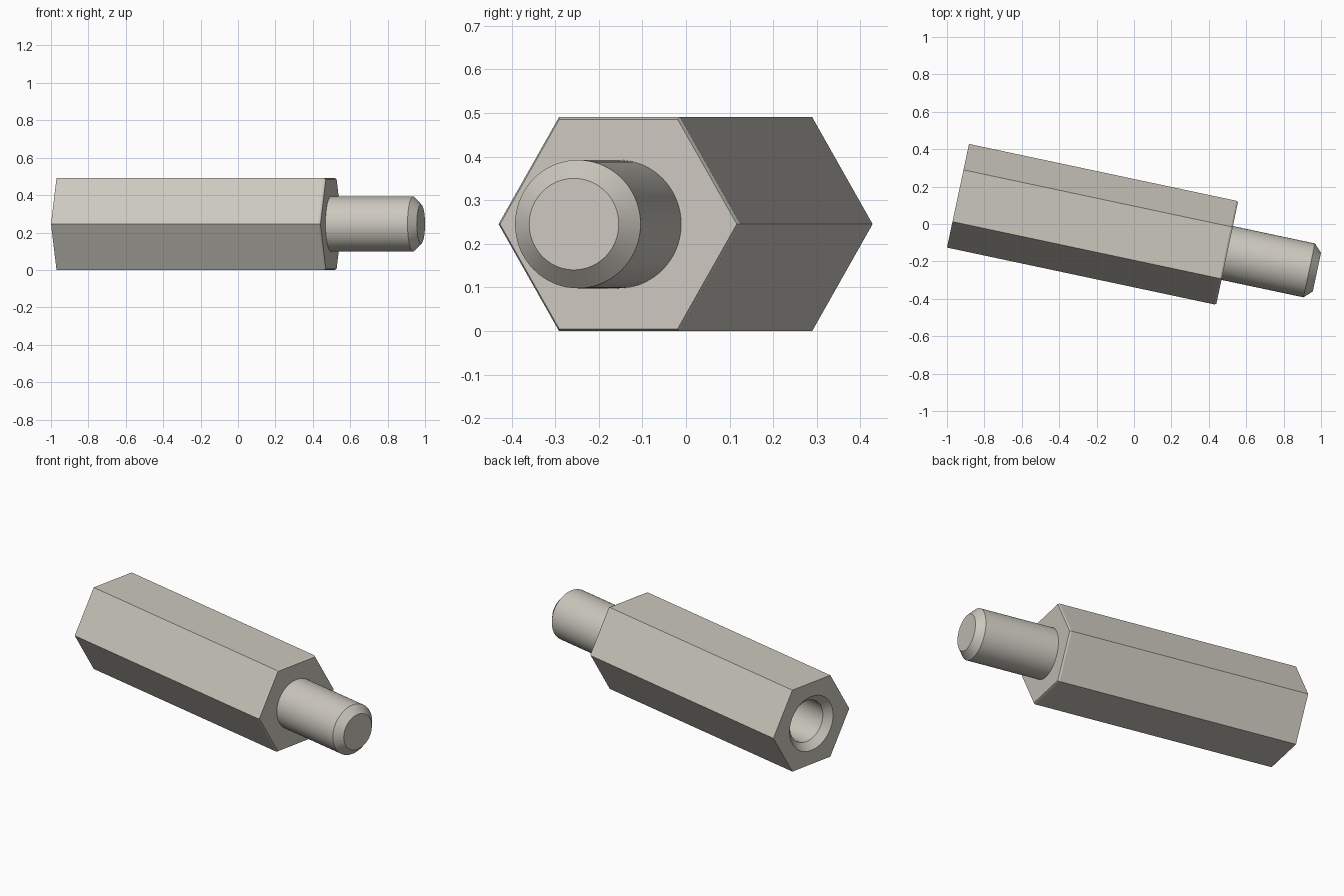
import bpy
import bmesh
import math
from mathutils import Matrix

cube = bpy.data.objects.get("Cube")
if cube:
    bpy.data.objects.remove(cube, do_unlink=True)

UNIT = 0.0981            # one millimetre of the part
SEGMENTS = 72
ANGLE = math.radians(-12)
APOTHEM = 2.5            # half the width across the flats
BODY_LEN, TOTAL_LEN = 15, 20
STUD_R, HOLE_R, HOLE_DEPTH = 1.5, 1.25, 9

# Single metal colour
metal = bpy.data.materials.new("warm grey metal")
metal.use_nodes = True
colour = (0.6, 0.575, 0.515, 1)
metal.diffuse_color = colour
metal.node_tree.nodes["Principled BSDF"].inputs["Base Color"].default_value = colour


def hex_radius(apothem, angle):
    side = math.pi / 3
    return apothem / math.cos(angle % side - side / 2)


def sweep(name, profile, cap_start=False, cap_end=False):
    """Join rings along x; each profile entry is (x, radius, is_hexagon)."""
    bm = bmesh.new()
    rings = []
    for x, r, is_hex in profile:
        ring = []
        for i in range(SEGMENTS):
            a = math.tau * i / SEGMENTS
            rad = hex_radius(r, a) if is_hex else r
            ring.append(bm.verts.new((x, rad * math.cos(a), rad * math.sin(a))))
        rings.append(ring)
    for a, b in zip(rings, rings[1:]):
        for i in range(SEGMENTS):
            j = (i + 1) % SEGMENTS
            bm.faces.new((a[i], a[j], b[j], b[i]))
    if cap_start:
        bm.faces.new(rings[0][::-1])
    if cap_end:
        bm.faces.new(rings[-1])

    # Scale to size, turn about the vertical and lift onto the ground
    place = (Matrix.Translation((-0.941, 0.151, APOTHEM * UNIT))
             @ Matrix.Rotation(ANGLE, 4, "Z") @ Matrix.Scale(UNIT, 4))
    bm.transform(place)
    mesh = bpy.data.meshes.new(name)
    bm.to_mesh(mesh)
    bm.free()
    mesh.materials.append(metal)
    obj = bpy.data.objects.new(name, mesh)
    bpy.context.collection.objects.link(obj)
    bpy.ops.object.select_all(action="DESELECT")
    obj.select_set(True)
    bpy.context.view_layer.objects.active = obj
    bpy.ops.object.shade_smooth_by_angle(angle=math.radians(20))
    return obj


# Hexagonal body with a countersunk blind hole and a finely broken front edge
sweep("hex_body", [
    (HOLE_DEPTH, HOLE_R, False),
    (0.4, HOLE_R, False),
    (0, HOLE_R + 0.4, False),
    (0, APOTHEM, True),
    (BODY_LEN - 0.1, APOTHEM, True),
    (BODY_LEN, APOTHEM - 0.05, True),
    (BODY_LEN, STUD_R, False),
], cap_start=True)

# Round stud with a chamfered tip
sweep("stud", [
    (BODY_LEN, STUD_R, False),
    (TOTAL_LEN - 0.43, STUD_R, False),
    (TOTAL_LEN, STUD_R - 0.43, False),
], cap_end=True)
